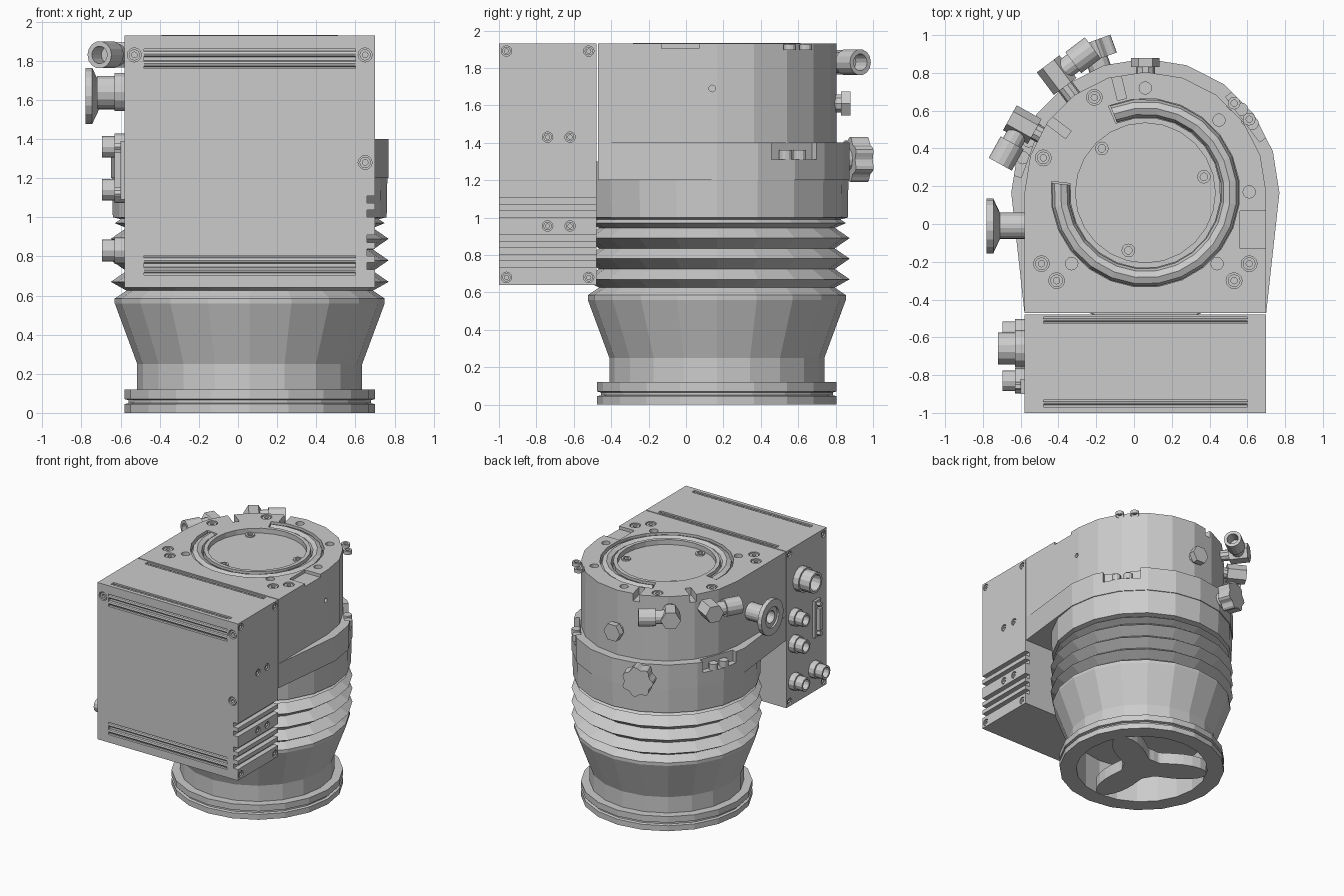
import bpy, bmesh
from math import sin, cos, pi, radians
from mathutils import Vector

if "Cube" in bpy.data.objects:
    bpy.data.objects.remove(bpy.data.objects["Cube"])

CX, CY = 0.06, 0.165          # pump axis
N = 20                        # sides of the round body
TOP = 1.93
Z = (0, 0, 1)


def finish(bm, name):
    bmesh.ops.recalc_face_normals(bm, faces=bm.faces)
    me = bpy.data.meshes.new(name)
    bm.to_mesh(me)
    bm.free()
    ob = bpy.data.objects.new(name, me)
    bpy.context.collection.objects.link(ob)
    return ob


def lathe(bm, prof, pos, axis=Z, n=12, lobes=0):
    """Spin (radius, height) points about an axis."""
    q = Vector(axis).to_track_quat('Z', 'Y') if tuple(axis) != Z else Vector(Z).rotation_difference(Vector(Z))
    rings = []
    for r, h in prof:
        ring = []
        for i in range(n if r > 0 else 1):
            a = 2 * pi * i / n
            k = r * (1 + (0.1 * cos(lobes * a) if lobes else 0))
            ring.append(bm.verts.new(Vector(pos) + q @ Vector((k * cos(a), k * sin(a), h))))
        rings.append(ring)
    for A, B in zip(rings, rings[1:]):
        for i in range(n):
            j = (i + 1) % n
            if len(A) == 1:
                bm.faces.new((A[0], B[i], B[j]))
            elif len(B) == 1:
                bm.faces.new((A[i], A[j], B[0]))
            else:
                bm.faces.new((A[i], A[j], B[j], B[i]))


def cyl(bm, pos, axis, r, h0, h1, n=12, lobes=0):
    lathe(bm, [(0, h0), (r, h0), (r, h1), (0, h1)], pos, axis, n, lobes)


def prism(bm, pts, z0, z1):
    lo = [bm.verts.new((x, y, z0)) for x, y in pts]
    hi = [bm.verts.new((x, y, z1)) for x, y in pts]
    bm.faces.new(lo)
    bm.faces.new(hi)
    for i in range(len(pts)):
        j = (i + 1) % len(pts)
        bm.faces.new((lo[i], lo[j], hi[j], hi[i]))


def box(bm, x0, x1, y0, y1, z0, z1):
    prism(bm, [(x0, y0), (x1, y0), (x1, y1), (x0, y1)], z0, z1)


def radial_box(bm, deg, r0, r1, w, z0, z1):
    d, t = polar(deg, 1), polar(deg + 90, 1)
    prism(bm, [(CX + d.x * r + t.x * s, CY + d.y * r + t.y * s)
               for r, s in ((r0, -w), (r1, -w), (r1, w), (r0, w))], z0, z1)


def arc_sweep(bm, sec, a0, a1, n):
    """Sweep a closed (radius, z) section along an arc about the pump axis."""
    rings = []
    for i in range(n + 1):
        a = radians(a0 + (a1 - a0) * i / n)
        rings.append([bm.verts.new((CX + r * cos(a), CY + r * sin(a), z)) for r, z in sec])
    m = len(sec)
    for A, B in zip(rings, rings[1:]):
        for i in range(m):
            bm.faces.new((A[i], A[(i + 1) % m], B[(i + 1) % m], B[i]))
    bm.faces.new(rings[0])
    bm.faces.new(rings[-1])


def polar(deg, r, z=0.0):
    return Vector((r * cos(radians(deg)), r * sin(radians(deg)), z))


def at(deg, r, z):
    return Vector((CX, CY, 0)) + polar(deg, r, z)


def cut(ob, bm):
    c = finish(bm, "cutter")
    c.hide_render = True
    m = ob.modifiers.new("cut", 'BOOLEAN')
    m.operation, m.solver, m.object = 'DIFFERENCE', 'EXACT', c
    bpy.context.view_layer.objects.active = ob
    bpy.ops.object.modifier_apply(modifier=m.name)
    bpy.data.objects.remove(c)


def screw(holes, heads, pos, axis, r=0.036):
    cyl(holes, pos, axis, r, -0.03, 0.03)
    lathe(heads, [(0, -0.025), (0.4 * r, -0.025), (0.4 * r, -0.006), (0.8 * r, -0.006), (0.8 * r, -0.035)], pos, axis)


def outline(r):
    return [(CX + r * cos(pi * i / 10), CY + r * sin(pi * i / 10)) for i in range(11)] + [(-0.58, -0.47), (0.70, -0.47)]


heads = bmesh.new()

# Round pump body: flange, neck, cone, cooling ribs, collar, hollow inlet
bm = bmesh.new()
prof = [(0, 0.3), (0.51, 0.3), (0.51, 0), (0.64, 0), (0.64, 0.045), (0.62, 0.05), (0.62, 0.065),
        (0.64, 0.07), (0.64, 0.12), (0.575, 0.12), (0.575, 0.25), (0.69, 0.56), (0.69, 0.585), (0.63, 0.625)]
for z in (0.67, 0.78, 0.89):
    prof += [(0.71, z), (0.63, z + 0.055)]
prof += [(0.69, 0.97), (0.66, 0.99), (0.70, 1.0), (0.705, 1.3), (0, 1.3)]
lathe(bm, prof, (CX, CY, 0), n=N)
finish(bm, "pump_body")

# Three-armed inlet star
bm = bmesh.new()
star = []
for i in range(72):
    a = 2 * pi * i / 72
    r = 0.15 + 0.365 * abs(cos(1.5 * (a - pi / 6))) ** 5
    star.append((CX + r * cos(a), CY + r * sin(a)))
prism(bm, star, 0.005, 0.10)
finish(bm, "inlet_star")

# Lower housing ledge with two bolt pockets
bm = bmesh.new()
prism(bm, outline(0.71), 1.2, 1.4)
ledge = finish(bm, "housing_ledge")
holes = bmesh.new()
for deg in (37, 160):
    radial_box(holes, deg, 0.645, 0.8, 0.15, 1.31, 1.5)
    for s in (-4, 4):
        cyl(heads, at(deg + s, 0.675, 1.31), Z, 0.035, 0, 0.05)
cut(ledge, holes)

# Upper housing with ring channel, centre recess, slots and screw holes
bm = bmesh.new()
prism(bm, outline(0.64), 1.4, TOP)
upper = finish(bm, "upper_housing")
holes = bmesh.new()
cyl(holes, (CX, CY, TOP), Z, 0.37, -0.04, 0.05, 24)
arc_sweep(holes, [(0.40, 1.86), (0.50, 1.86), (0.50, 2), (0.40, 2)], 113, -187, 20)
for deg in (104, 143):
    radial_box(holes, deg, 0.51, 0.75, 0.025, 1.87, 2)
box(holes, 0.56, 0.8, -0.13, 0.07, 1.905, 2)
for x, y in ((0.06, 0.72), (0.45, 0.55), (0.61, 0.17), (0.44, -0.21), (-0.33, -0.21)):
    cyl(holes, (x, y, TOP), Z, 0.033, -0.06, 0.05)
for x, y in ((-0.21, 0.67), (-0.48, 0.35), (0.53, 0.64), (0.61, 0.555), (-0.49, -0.21),
             (-0.41, -0.30), (0.53, -0.30), (0.61, -0.21)):
    screw(holes, heads, (x, y, TOP), Z, 0.042)
cyl(holes, (0.70, 0.14, 1.69), (1, 0, 0), 0.018, -0.04, 0.04)
cut(upper, holes)

# C-shaped tube in the channel and marks on the centre plate
bm = bmesh.new()
arc_sweep(bm, [(0.45 + 0.047 * cos(k * pi / 4), 1.885 + 0.047 * sin(k * pi / 4)) for k in range(8)], 112, -186, 20)
finish(bm, "ring_tube")
bm = bmesh.new()
for x, y in ((-0.17, 0.40), (0.37, 0.25), (-0.03, -0.14)):
    lathe(bm, [(0, 0.002), (0.02, 0.002), (0.02, 0.012), (0.036, 0.012), (0.036, -0.01)], (x, y, TOP - 0.04))
finish(bm, "centre_plate_screws")

# Electronics box with panel strips, side fins and screws
bm = bmesh.new()
box(bm, -0.58, 0.70, -1.0, -0.478, 0.64, TOP)
case = finish(bm, "electronics_box")
holes, rods = bmesh.new(), bmesh.new()
for z in (0.755, 1.81):
    box(holes, -0.48, 0.60, -1.1, -0.98, z - 0.05, z + 0.05)
    for dz in (-0.025, 0.025):
        cyl(rods, (-0.48, -0.983, z + dz), (1, 0, 0), 0.016, 0, 1.08, 8)
for y in (-0.95, -0.51):
    box(holes, -0.48, 0.60, y - 0.018, y + 0.018, 1.915, 2)
    cyl(rods, (-0.48, y, 1.918), (1, 0, 0), 0.009, 0, 1.08, 8)
for z in (0.75, 0.82, 0.89, 1.02, 1.09):
    box(holes, 0.66, 0.8, -1.1, -0.4, z - 0.018, z + 0.018)
for x, z in ((-0.53, 1.83), (0.65, 1.83), (0.65, 1.28)):
    screw(holes, heads, (x, -1.0, z), (0, -1, 0))
for y in (-0.96, -0.52):
    for z in (0.68, 1.89):
        for x, d in ((0.70, 1), (-0.58, -1)):
            screw(holes, heads, (x, y, z), (d, 0, 0), 0.028)
for y in (-0.74, -0.62):
    for z in (0.955, 1.43):
        screw(holes, heads, (0.70, y, z), (1, 0, 0), 0.028)
cut(case, holes)
finish(rods, "panel_ribs")

# Connectors on the left of the box
bm = bmesh.new()
L = (-1, 0, 0)
lathe(bm, [(0.1, -0.01), (0.1, 0.05), (0.085, 0.05), (0.085, 0.14), (0.065, 0.14), (0.065, 0.04), (0, 0.04)],
      (-0.58, -0.66, 1.64), L, 14)
for y, z in ((-0.57, 1.36), (-0.57, 1.14), (-0.57, 0.83), (-0.83, 0.83)):
    lathe(bm, [(0.068, -0.01), (0.068, 0.05), (0.055, 0.05), (0.055, 0.115), (0.04, 0.115), (0.04, 0.06), (0, 0.06)],
          (-0.58, y, z), L, 12)
box(bm, -0.60, -0.57, -0.90, -0.82, 1.09, 1.39)
box(bm, -0.63, -0.59, -0.88, -0.84, 1.15, 1.33)
for z in (1.12, 1.36):
    cyl(bm, (-0.60, -0.86, z), L, 0.02, 0, 0.03, 6)
finish(bm, "box_connectors")

# Outlet flange on the left side
bm = bmesh.new()
lathe(bm, [(0.07, -0.05), (0.07, 0.13), (0.145, 0.165), (0.145, 0.20), (0.085, 0.20), (0.085, 0.185),
           (0.05, 0.185), (0.05, 0.05), (0, 0.05)], (-0.58, -0.01, 1.62), L, 18)
finish(bm, "outlet_flange")

# Two elbow hose fittings
bm = bmesh.new()
for deg, turn, r in ((151, 90, 0.745), (127, -90, 0.78)):
    d, t = polar(deg, 1), polar(deg + turn, 1)
    cyl(bm, at(deg, 0.60, 1.83), d, 0.045, 0, r - 0.6, 10)
    cyl(bm, at(deg, r, 1.83), d, 0.075, -0.075, 0.075, 6)
    lathe(bm, [(0.055, 0), (0.055, 0.11), (0.07, 0.11), (0.07, 0.24), (0.045, 0.24), (0.045, 0.14), (0, 0.14)],
          at(deg, r, 1.83), t, 14)
finish(bm, "hose_fittings")

# Hex plug at the back and lobed vent knob
bm = bmesh.new()
cyl(bm, (CX, CY, 1.61), (0, 1, 0), 0.05, 0.58, 0.67, 10)
cyl(bm, (CX, CY, 1.61), (0, 1, 0), 0.075, 0.665, 0.715, 6)
finish(bm, "hex_plug")
bm = bmesh.new()
cyl(bm, at(110, 0, 1.31), polar(110, 1), 0.06, 0.66, 0.76, 12)
cyl(bm, at(110, 0, 1.31), polar(110, 1), 0.112, 0.75, 0.85, 42, 7)
finish(bm, "vent_knob")

finish(heads, "screws")
